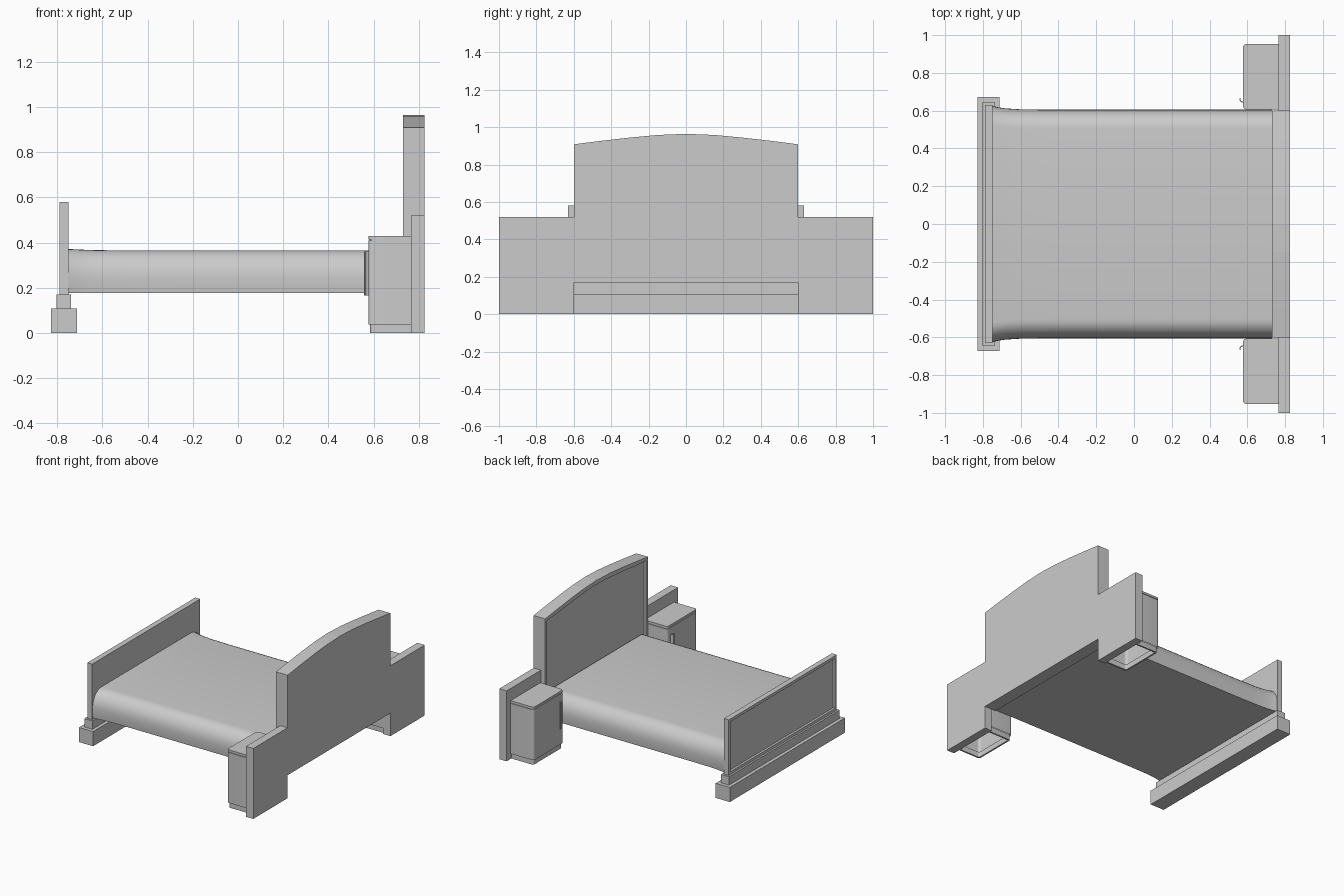
import bpy, bmesh, math
from mathutils import Vector

if "Cube" in bpy.data.objects:
    bpy.data.objects.remove(bpy.data.objects["Cube"])


def finish(bm, name, smooth=False):
    bmesh.ops.recalc_face_normals(bm, faces=bm.faces)
    me = bpy.data.meshes.new(name)
    bm.to_mesh(me)
    bm.free()
    ob = bpy.data.objects.new(name, me)
    bpy.context.collection.objects.link(ob)
    if smooth:
        bpy.ops.object.select_all(action='DESELECT')
        ob.select_set(True)
        bpy.context.view_layer.objects.active = ob
        bpy.ops.object.shade_smooth_by_angle(angle=math.radians(35))
    return ob


def prism(bm, pts, offset, cap_bottom=True):
    """Extrude a closed 3D outline; returns the starting face."""
    n = len(pts)
    a = [bm.verts.new(p) for p in pts]
    b = [bm.verts.new(Vector(p) + Vector(offset)) for p in pts]
    for i in range(n):
        j = (i + 1) % n
        bm.faces.new((a[i], a[j], b[j], b[i]))
    bm.faces.new(b)
    return bm.faces.new(a) if cap_bottom else None


def box(name, x0, x1, y0, y1, z0, z1):
    bm = bmesh.new()
    prism(bm, [(x0, y0, z0), (x1, y0, z0), (x1, y1, z0), (x0, y1, z0)], (0, 0, z1 - z0))
    return finish(bm, name)


def framed_panel(name, outline, x0, x1, border, depth):
    """Board in the YZ plane with a recessed panel on its -x face."""
    bm = bmesh.new()
    face = prism(bm, [(x0, y, z) for y, z in outline], (x1 - x0, 0, 0))
    bmesh.ops.recalc_face_normals(bm, faces=bm.faces)
    bmesh.ops.inset_region(bm, faces=[face], thickness=border)
    bmesh.ops.inset_region(bm, faces=[face], thickness=0.008)
    bmesh.ops.translate(bm, verts=face.verts, vec=(depth, 0, 0))
    return finish(bm, name)


# Headboard with arched top
arch = [(0.6, 0.908), (0.45, 0.927), (0.3, 0.944), (0.15, 0.958), (0, 0.964)]
top = arch + [(-y, z) for y, z in reversed(arch[:-1])]
framed_panel("headboard", [(-0.6, 0.17), (0.6, 0.17)] + top, 0.73, 0.825, 0.03, 0.015)

# Footboard and its stepped base
framed_panel("footboard", [(-0.63, 0.17), (0.63, 0.17), (0.63, 0.58), (-0.63, 0.58)],
             -0.79, -0.75, 0.03, 0.01)
box("foot_base_lower", -0.828, -0.713, -0.672, 0.672, 0, 0.108)
box("foot_base_upper", -0.803, -0.738, -0.645, 0.645, 0.108, 0.17)

# Mattress: rounded section lofted along x, flaring at the foot
bm = bmesh.new()
rows = []
for x, w, t in [(-0.75, 0.625, 0.371), (-0.72, 0.618, 0.37), (-0.68, 0.612, 0.368), (-0.6, 0.607, 0.366),
                (-0.45, 0.605, 0.365), (0.73, 0.605, 0.365)]:
    half = [(w - 0.004, 0.176), (w, 0.21)]
    for k in range(9):
        a = math.radians(90 * k / 8)
        half.append((w - 0.1 + 0.1 * math.cos(a), t - 0.12 + 0.12 * math.sin(a)))
    ring = half + [(-y, z) for y, z in reversed(half)]
    rows.append([bm.verts.new((x, y, z)) for y, z in ring])
for r, s in zip(rows, rows[1:]):
    for i in range(len(r)):
        j = (i + 1) % len(r)
        bm.faces.new((r[i], r[j], s[j], s[i]))
bm.faces.new(rows[0])
bm.faces.new(rows[-1])
finish(bm, "mattress", True)


def stand_outline(x0, x1, y0, y1, r, z, s):
    """Plan of a nightstand layer with rounded front corners."""
    pts = [(x1, y0)]
    for cy, a0, a1 in ((y0 + r, 270, 180), (y1 - r, 180, 90)):
        for k in range(6):
            a = math.radians(a0 + (a1 - a0) * k / 5)
            pts.append((x0 + r + r * math.cos(a), cy + r * math.sin(a)))
    pts.append((x1, y1))
    return [(x, s * y, z) for x, y in pts]


def stand_layer(name, s, x0, y0, y1, z0, z1, r=0.018, closed=True):
    bm = bmesh.new()
    prism(bm, stand_outline(x0, 0.766, y0, y1, r, z0, s), (0, 0, z1 - z0), closed)
    return finish(bm, name, True)


for s, side in ((1, "left"), (-1, "right")):
    # Headboard wing
    box("headboard_wing_" + side, 0.765, 0.825, min(s * 0.6, s), max(s * 0.6, s), 0, 0.52)
    # Nightstand: open-bottomed cabinet, shadow gap, lid and hollow plinth
    stand_layer("nightstand_body_" + side, s, 0.577, 0.607, 0.953, 0.038, 0.41, closed=False)
    stand_layer("nightstand_gap_" + side, s, 0.582, 0.612, 0.948, 0.408, 0.416)
    stand_layer("nightstand_lid_" + side, s, 0.577, 0.607, 0.953, 0.414, 0.43)
    bm = bmesh.new()
    outer = [bm.verts.new(p) for p in stand_outline(0.585, 0.766, 0.615, 0.945, 0.015, 0, s)]
    inner = [bm.verts.new(p) for p in stand_outline(0.597, 0.766, 0.627, 0.933, 0.01, 0, s)]
    faces = [bm.faces.new((outer[i], outer[i + 1], inner[i + 1], inner[i]))
             for i in range(len(outer) - 1)]
    ext = bmesh.ops.extrude_face_region(bm, geom=faces, use_keep_orig=True)
    bmesh.ops.translate(bm, vec=(0, 0, 0.04),
                        verts=[g for g in ext["geom"] if isinstance(g, bmesh.types.BMVert)])
    finish(bm, "nightstand_plinth_" + side, True)
    # Curved vertical strip handle
    bm = bmesh.new()
    curve = [(0.578, 0.642), (0.568, 0.645), (0.560, 0.652), (0.558, 0.662), (0.562, 0.667),
             (0.565, 0.663), (0.563, 0.656), (0.570, 0.649), (0.578, 0.647)]
    prism(bm, [(x, s * y, 0.165) for x, y in curve], (0, 0, 0.195))
    finish(bm, "nightstand_handle_" + side, True)
